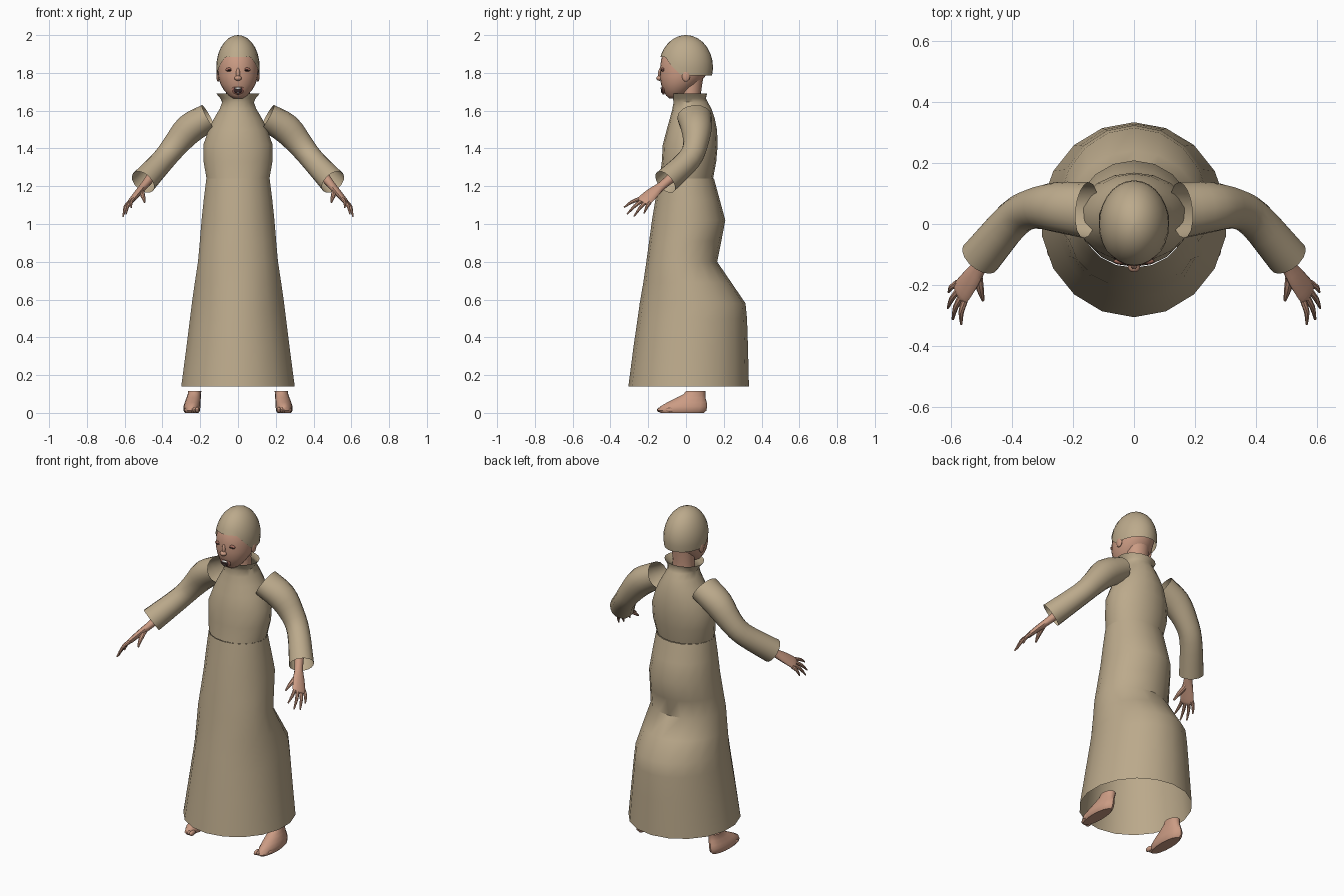
import bpy, bmesh
from math import sin, cos, pi, radians
from mathutils import Vector, Matrix

if "Cube" in bpy.data.objects:
    bpy.data.objects.remove(bpy.data.objects["Cube"])


def material(name, rgb):
    m = bpy.data.materials.new(name)
    m.use_nodes = True
    m.diffuse_color = (*rgb, 1)
    m.node_tree.nodes["Principled BSDF"].inputs["Base Color"].default_value = (*rgb, 1)
    return m


CLOTH = material("tan_cloth", (0.50, 0.40, 0.26))
SKIN = material("warm_skin", (0.60, 0.33, 0.23))
LIP = material("dark_skin", (0.36, 0.15, 0.11))
DARK = material("dark_brown", (0.04, 0.02, 0.02))
WHITE = material("tooth_white", (0.85, 0.83, 0.78))


def finish(name, bm, mat):
    bmesh.ops.recalc_face_normals(bm, faces=bm.faces)
    mesh = bpy.data.meshes.new(name)
    bm.to_mesh(mesh)
    bm.free()
    mesh.materials.append(mat)
    ob = bpy.data.objects.new(name, mesh)
    bpy.context.collection.objects.link(ob)
    bpy.ops.object.select_all(action='DESELECT')
    ob.select_set(True)
    bpy.context.view_layer.objects.active = ob
    bpy.ops.object.shade_smooth_by_angle(angle=radians(42))
    return ob


def loft(name, rings, mat, start=False, end=False):
    """Skin a list of equal-length point rings, optionally closing the ends."""
    bm = bmesh.new()
    vs = [[bm.verts.new(p) for p in r] for r in rings]
    n = len(vs[0])
    for a, b in zip(vs, vs[1:]):
        for i in range(n):
            j = (i + 1) % n
            bm.faces.new((a[i], a[j], b[j], b[i]))
    if start:
        bm.faces.new(vs[0])
    if end:
        bm.faces.new(vs[-1])
    return finish(name, bm, mat)


def stack(sections, n, cx=None):
    """Horizontal ellipses from (z, half width, front y, back y)."""
    out = []
    for k, (z, hw, yf, yb) in enumerate(sections):
        x0 = cx[k] if cx else 0
        out.append([(x0 + hw * sin(2 * pi * i / n),
                     (yf + yb) / 2 - (yb - yf) / 2 * cos(2 * pi * i / n), z)
                    for i in range(n)])
    return out


def smooth_path(pts, steps):
    """Catmull-Rom resampling of vectors."""
    p = [2 * pts[0] - pts[1]] + pts + [2 * pts[-1] - pts[-2]]
    out = []
    for a, b, c, d in zip(p, p[1:], p[2:], p[3:]):
        for k in range(steps):
            t = k / steps
            out.append((2 * b + (c - a) * t + (2 * a - 5 * b + 4 * c - d) * t * t
                        + (3 * b - a - 3 * c + d) * t ** 3) / 2)
    return out + [pts[-1]]


def tube(name, pts, mat, hint, n=12, steps=3, start=False, end=False):
    """Tube along (x, y, z, radius along hint, radius across) points."""
    path = smooth_path([Vector(p) for p in pts], steps)
    rings = []
    for k, p in enumerate(path):
        a, b = path[max(k - 1, 0)], path[min(k + 1, len(path) - 1)]
        c, t = p.to_3d(), (b - a).to_3d().normalized()
        h = Vector(hint)
        u = (h - t * h.dot(t)).normalized()
        v = t.cross(u)
        rings.append([c + u * p[3] * cos(2 * pi * i / n) + v * p[4] * sin(2 * pi * i / n)
                      for i in range(n)])
    return loft(name, rings, mat, start, end)


def blob(name, loc, size, mat):
    bm = bmesh.new()
    bmesh.ops.create_uvsphere(bm, u_segments=14, v_segments=8, radius=1)
    bm.transform(Matrix.Translation(loc) @ Matrix.Diagonal((*size, 1)))
    return finish(name, bm, mat)


# Robe: long open skirt, bodice with standing collar
loft("skirt", stack([
    (0.14, 0.305, -0.305, 0.333), (0.35, 0.277, -0.278, 0.328),
    (0.50, 0.258, -0.256, 0.323), (0.58, 0.248, -0.245, 0.315),
    (0.69, 0.232, -0.226, 0.24), (0.80, 0.215, -0.21, 0.165),
    (0.91, 0.205, -0.195, 0.187), (1.02, 0.196, -0.18, 0.208),
    (1.13, 0.184, -0.162, 0.178), (1.24, 0.17, -0.143, 0.148)], 18), CLOTH)
loft("bodice", stack([
    (1.24, 0.169, -0.14, 0.143), (1.33, 0.185, -0.128, 0.16),
    (1.42, 0.186, -0.123, 0.168), (1.50, 0.158, -0.102, 0.164),
    (1.56, 0.128, -0.085, 0.152), (1.61, 0.098, -0.072, 0.135),
    (1.645, 0.085, -0.066, 0.115), (1.665, 0.095, -0.07, 0.105),
    (1.69, 0.116, -0.08, 0.112)], 18), CLOTH)

# Head and neck
loft("neck", stack([(1.63, 0.066, -0.04, 0.082), (1.70, 0.062, -0.035, 0.08),
                    (1.80, 0.07, -0.03, 0.095)], 16), SKIN)
loft("head", stack([
    (1.664, 0.026, -0.088, -0.03), (1.68, 0.05, -0.106, 0.0),
    (1.71, 0.075, -0.122, 0.03), (1.74, 0.093, -0.132, 0.065),
    (1.78, 0.105, -0.139, 0.10), (1.83, 0.108, -0.137, 0.125),
    (1.88, 0.104, -0.130, 0.125), (1.93, 0.08, -0.10, 0.10)], 24), SKIN,
    start=True, end=True)


# Close-cropped cap of hair: dome cut off along a hairline that varies by direction
def hairline(a):
    a = abs((a + pi) % (2 * pi) - pi)
    t = min(max((a - 0.65) / 0.75, 0), 1)
    return 1.885 * (1 - t) + 1.785 * t


def cap_ring(k, rows=8, n=28):
    ring = []
    for i in range(n):
        a = 2 * pi * i / n
        s_end = (hairline(a) - 1.83) / 0.17
        s = cos(k / rows * (pi / 2 - s_end * 1.02))
        r = (1 - s * s) ** 0.5
        z = 1.83 + 0.17 * s
        if k == rows:
            z, r = hairline(a), (1 - s_end ** 2) ** 0.5
        ring.append((0.115 * r * sin(a), -0.143 * r * cos(a), z))
    return ring


cap = [cap_ring(k) for k in range(1, 9)]
crown = [(p[0] * 0.1, p[1] * 0.1, 2.0) for p in cap[0]]
loft("hair_cap", [crown] + cap, CLOTH, start=True)

# Face
blob("nose_tip", (0, -0.14, 1.772), (0.02, 0.018, 0.014), SKIN)
blob("nose_bridge", (0, -0.134, 1.795), (0.011, 0.014, 0.032), SKIN)
blob("lips", (0, -0.119, 1.71), (0.034, 0.01, 0.026), LIP)
blob("mouth", (0, -0.124, 1.709), (0.026, 0.009, 0.018), DARK)
blob("upper_teeth", (0, -0.128, 1.718), (0.018, 0.008, 0.006), WHITE)
blob("lower_teeth", (0, -0.125, 1.699), (0.012, 0.007, 0.004), WHITE)

for side, s in (("left", 1), ("right", -1)):
    def flip(pts):
        return [(s * p[0], *p[1:]) for p in pts]

    blob(side + "_eyelid", (s * 0.045, -0.122, 1.817), (0.022, 0.009, 0.011), LIP)
    blob(side + "_eye", (s * 0.045, -0.127, 1.814), (0.015, 0.006, 0.004), DARK)
    blob(side + "_ear", (s * 0.105, 0.0, 1.785), (0.01, 0.022, 0.032), SKIN)

    # Sleeve, open at shoulder and cuff
    tube(side + "_sleeve", flip([
        (0.155, 0.045, 1.565, 0.092, 0.074), (0.255, 0.055, 1.505, 0.082, 0.08),
        (0.33, 0.05, 1.42, 0.066, 0.068), (0.395, 0.015, 1.34, 0.063, 0.062),
        (0.503, -0.11, 1.222, 0.068, 0.07)]), CLOTH, (0, 1, 0), n=16)

    # Forearm and palm in one flattened tube
    spread = Vector((-0.35 * s, -0.9, 0.26)).normalized()
    tube(side + "_hand", flip([
        (0.44, -0.04, 1.275, 0.03, 0.028), (0.495, -0.125, 1.205, 0.024, 0.021),
        (0.53, -0.175, 1.165, 0.036, 0.018), (0.565, -0.222, 1.123, 0.042, 0.014),
        (0.573, -0.232, 1.113, 0.034, 0.009)]), SKIN, spread, start=True, end=True)

    # Fingers fan out from the knuckles
    knuckle = Vector((0.566 * s, -0.222, 1.122))
    tips = [(0.565, -0.328, 1.088), (0.593, -0.312, 1.052),
            (0.609, -0.275, 1.04), (0.606, -0.222, 1.056)]
    for i, tip in enumerate(flip(tips)):
        a = knuckle + spread * (0.033 - 0.022 * i)
        b = Vector(tip)
        m = (a + b) / 2 + Vector((0.006 * s, 0, 0.006))
        tube(f"{side}_finger_{i + 1}", [(*a, 0.011, 0.011), (*m, 0.009, 0.009),
                                        (*b, 0.004, 0.004)],
             SKIN, spread, n=8, steps=2, start=True, end=True)
    tube(side + "_thumb", flip([(0.512, -0.165, 1.175, 0.016, 0.015),
                                (0.503, -0.215, 1.145, 0.012, 0.012),
                                (0.494, -0.25, 1.115, 0.005, 0.005)]),
         SKIN, (1, 0, 0), n=8, steps=2, start=True, end=True)

    # Foot cut off above the ankle, with toes
    loft(side + "_foot", stack([
        (0.0, 0.036, -0.135, 0.095), (0.012, 0.044, -0.148, 0.108),
        (0.035, 0.045, -0.135, 0.112), (0.055, 0.042, -0.10, 0.11),
        (0.08, 0.038, -0.05, 0.103), (0.10, 0.035, -0.012, 0.102),
        (0.115, 0.036, 0.0, 0.104)], 16,
        [s * x for x in (0.245, 0.245, 0.244, 0.24, 0.235, 0.231, 0.23)]),
        SKIN, start=True, end=True)
    for i in range(5):
        blob(f"{side}_toe_{i + 1}", (s * (0.216 + 0.0155 * i), -0.128 + 0.003 * i * i, 0.016),
             (0.011 - 0.001 * i, 0.026, 0.015 - 0.001 * i), SKIN)
